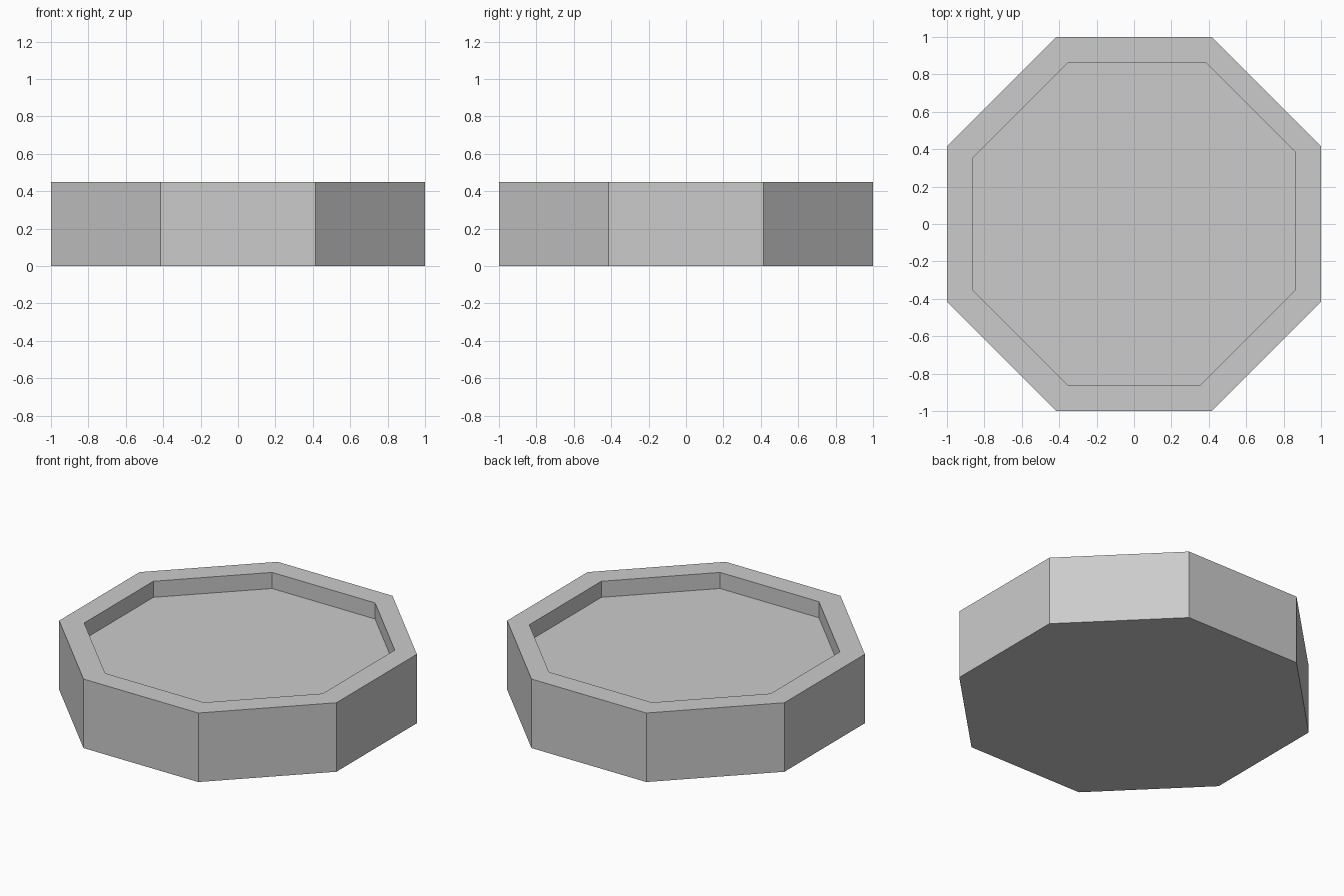
import bpy
import bmesh
import math
from mathutils import Matrix, Vector

SIDES = 8
HEIGHT = 0.45
RIM = 0.14
DEPTH = 0.105

cube = bpy.data.objects.get("Cube")
if cube:
    bpy.data.objects.remove(cube, do_unlink=True)


def make_material(name, rgb):
    mat = bpy.data.materials.new(name)
    mat.use_nodes = True
    color = (*rgb, 1.0)
    mat.diffuse_color = color
    mat.node_tree.nodes["Principled BSDF"].inputs["Base Color"].default_value = color
    return mat


# Octagonal block with flat sides facing the axes
bm = bmesh.new()
bmesh.ops.create_cone(
    bm, cap_ends=True, segments=SIDES, depth=HEIGHT,
    radius1=1 / math.cos(math.pi / SIDES), radius2=1 / math.cos(math.pi / SIDES),
    matrix=Matrix.Translation((0, 0, HEIGHT / 2)) @ Matrix.Rotation(math.pi / SIDES, 4, "Z"))
bm.normal_update()

# Flat rim around the top
top = max(bm.faces, key=lambda f: f.calc_center_median().z)
bmesh.ops.inset_region(bm, faces=[top], thickness=RIM, use_even_offset=True)

# The rim is slightly narrower along the back left diagonal
for v in top.verts:
    if v.co.x > 0.1 and v.co.y > 0.1:
        v.co += Vector((0.03, 0, 0)) if v.co.x < v.co.y else Vector((0, 0.03, 0))

# Sunken floor
ext = bmesh.ops.extrude_face_region(bm, geom=[top])
floor_verts = [g for g in ext["geom"] if isinstance(g, bmesh.types.BMVert)]
bmesh.ops.translate(bm, verts=floor_verts, vec=(0, 0, -DEPTH))
if top.is_valid:
    bmesh.ops.delete(bm, geom=[top], context="FACES_ONLY")
bmesh.ops.recalc_face_normals(bm, faces=bm.faces)

mesh = bpy.data.meshes.new("octagonal_tray")
bm.to_mesh(mesh)
bm.free()
mesh.materials.append(make_material("light grey", (0.6, 0.6, 0.6)))
tray = bpy.data.objects.new("octagonal_tray", mesh)
bpy.context.collection.objects.link(tray)
